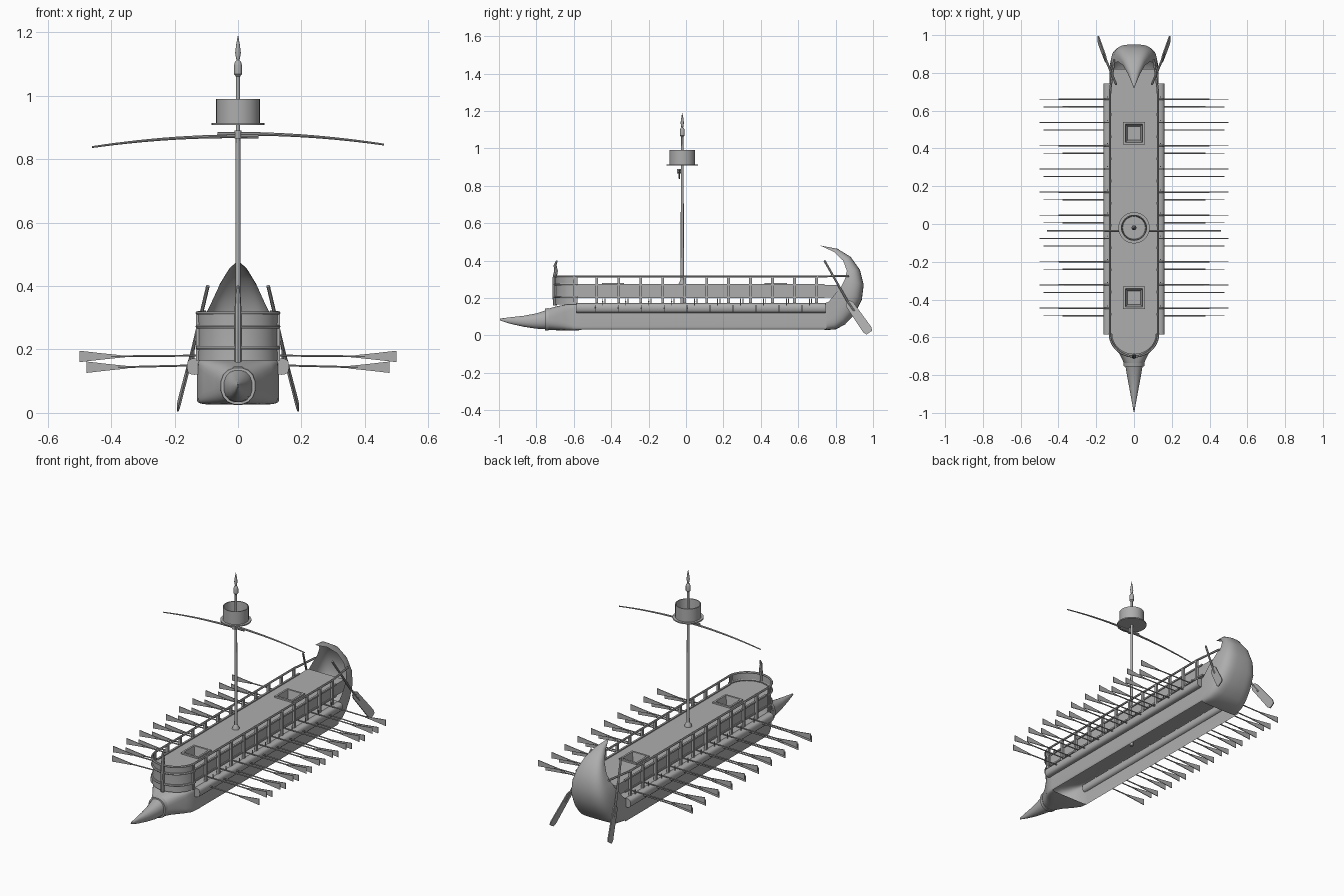
import bpy, bmesh, math
from mathutils import Vector

if "Cube" in bpy.data.objects:
    bpy.data.objects.remove(bpy.data.objects["Cube"])

grey = bpy.data.materials.new("weathered grey")
grey.diffuse_color = (0.42, 0.42, 0.42, 1)
grey.use_nodes = True
grey.node_tree.nodes["Principled BSDF"].inputs["Base Color"].default_value = grey.diffuse_color


def make(name, verts, faces, smooth=True, fix=True):
    me = bpy.data.meshes.new(name)
    me.from_pydata([tuple(v) for v in verts], [], faces)
    bm = bmesh.new()
    bm.from_mesh(me)
    bmesh.ops.remove_doubles(bm, verts=bm.verts, dist=1e-5)
    if fix:
        bmesh.ops.recalc_face_normals(bm, faces=bm.faces)
    bm.to_mesh(me)
    bm.free()
    me.materials.append(grey)
    ob = bpy.data.objects.new(name, me)
    bpy.context.collection.objects.link(ob)
    if smooth:
        bpy.ops.object.select_all(action='DESELECT')
        ob.select_set(True)
        bpy.context.view_layer.objects.active = ob
        bpy.ops.object.shade_smooth_by_angle(angle=math.radians(40))
    return ob


def loft(name, rings, closed=True, caps=True, smooth=True):
    n = len(rings[0])
    verts = [p for r in rings for p in r]
    faces = []
    for i in range(len(rings) - 1):
        for j in range(n if closed else n - 1):
            k = (j + 1) % n
            faces.append((i * n + j, i * n + k, (i + 1) * n + k, (i + 1) * n + j))
    if caps:
        faces += [tuple(range(n)), tuple(range(len(verts) - n, len(verts)))]
    return make(name, verts, faces, smooth)


def tube(name, path, radii, n=8):
    """Round bar swept along a path, with a radius for each point."""
    path = [Vector(p) for p in path]
    if not isinstance(radii, (list, tuple)):
        radii = [radii] * len(path)
    rings = []
    for i, p in enumerate(path):
        t = (path[min(i + 1, len(path) - 1)] - path[max(i - 1, 0)]).normalized()
        ref = Vector((0, 0, 1)) if abs(t.z) < 0.9 else Vector((0, 1, 0))
        a = t.cross(ref).normalized()
        b = a.cross(t)
        rings.append([p + radii[i] * (a * math.cos(2 * math.pi * k / n) +
                                      b * math.sin(2 * math.pi * k / n)) for k in range(n)])
    return loft(name, rings)


def lathe(name, prof, y, n=32):
    """Turned part about a vertical axis from (radius, z) points."""
    return loft(name, [[(r * math.cos(2 * math.pi * k / n), y + r * math.sin(2 * math.pi * k / n), z)
                        for k in range(n)] for r, z in prof], caps=False)


def box(name, x0, x1, y0, y1, z0, z1):
    return loft(name, [[(x0, y0, z), (x1, y0, z), (x1, y1, z), (x0, y1, z)] for z in (z0, z1)],
                smooth=False)


def spow(v, e):
    return math.copysign(abs(v) ** e, v)


def section(y, w, z0, z1, e, n=32):
    """Rounded-box cross-section of the hull."""
    pts = []
    for k in range(n):
        a = 2 * math.pi * (k + 0.5) / n
        pts.append((w * spow(math.cos(a), e), y,
                    (z0 + z1) / 2 + (z1 - z0) / 2 * spow(math.sin(a), e)))
    return pts


# Hull: main run is open underneath, bow closes into the ram
hull = loft("hull", [section(*s) for s in (
    (0.75, .13, .028, .172, .15), (-0.56, .13, .028, .172, .15), (-0.60, .125, .026, .17, .2),
    (-0.64, .108, .026, .166, .35), (-0.69, .076, .027, .156, .6), (-0.74, .052, .03, .142, .85))],
    caps=False)
bm = bmesh.new()
bm.from_mesh(hull.data)
gone = [f for f in bm.faces if f.normal.z < -0.8 and -0.56 < f.calc_center_median().y < 0.75]
if not gone:
    gone = []
low = [f for f in bm.faces if abs(f.normal.z) > 0.8 and f.calc_center_median().z < 0.06
       and f.calc_center_median().y > -0.5]
bmesh.ops.delete(bm, geom=list(set(gone + low)), context='FACES')
bm.to_mesh(hull.data)
bm.free()

# Ram with its collar
loft("ram", [section(*s, .9, 16) for s in (
    (-0.74, .048, .032, .138), (-0.80, .038, .035, .118), (-0.87, .025, .046, .105),
    (-0.94, .012, .062, .097), (-0.995, .002, .08, .09))])
loft("ram_collar", [section(*s, .9, 16) for s in (
    (-0.735, .05, .03, .14), (-0.735, .057, .024, .147),
    (-0.755, .055, .026, .143), (-0.755, .045, .034, .135))], caps=False)

# Stern: spoon-shaped shell sweeping up and forward to a point
stern = [(.74, .028, .74, .172, .13, .2), (.80, .032, .76, .178, .13, .3),
         (.85, .058, .78, .20, .13, .4), (.90, .11, .80, .225, .128, .5),
         (.94, .19, .83, .26, .122, .55), (.95, .27, .85, .30, .108, .6),
         (.93, .35, .86, .345, .085, .65), (.88, .42, .84, .40, .058, .7),
         (.81, .463, .79, .447, .03, .8), (.72, .48, .72, .479, .001, 1)]
rings = []
for oy, oz, ey, ez, w, e in stern:
    ring = []
    for k in range(25):
        a = math.pi * k / 24
        b = abs(math.sin(a)) ** e
        ring.append((w * spow(math.cos(a), e), ey + (oy - ey) * b, ez + (oz - ez) * b))
    rings.append(ring)
loft("stern_shell", rings, closed=False, caps=False)


# Rounded plan line of the bow
def bow(w, depth, z, n=24):
    return [(w * math.cos(math.pi * k / n), -0.58 - depth * math.sin(math.pi * k / n), z)
            for k in range(n + 1)]


# Upper deck with two sunken hatches
plan = [[(-.118, .82, z)] + bow(.118, .11, z)[::-1] + [(.118, .82, z)] for z in (.203, .27)]
deck = loft("upper_deck", plan, smooth=False)
for y in (0.48, -0.39):
    cut = box("hatch_cutter", -.045, .045, y - .047, y + .047, .215, .4)
    cut.hide_render = True
    cut.hide_viewport = True
    mod = deck.modifiers.new("hatch", 'BOOLEAN')
    mod.operation = 'DIFFERENCE'
    mod.solver = 'EXACT'
    mod.object = cut
    sq = lambda h, z: [(-h, y - h * 1.05, z), (h, y - h * 1.05, z), (h, y + h * 1.05, z), (-h, y + h * 1.05, z)]
    loft("hatch_frame", [sq(.057, .268), sq(.057, .279), sq(.046, .279), sq(.034, .222)],
         caps=False, smooth=False)

# Bow bulwark, its bands and the stem post
loft("bow_bulwark", [bow(.127, .12, .165), bow(.125, .115, .24), bow(.127, .12, .312)],
     closed=False, caps=False)
for z in (.205, .272, .315):
    tube("bow_band", bow(.128, .121, z), .006, 6)
tube("stem_post", [(0, -.70, .16), (0, -.704, .25), (0, -.702, .31), (0, -.695, .345),
                   (0, -.70, .375), (0, -.69, .40)], [.011, .011, .011, .01, .008, .004])

# Sides: outrigger, rails, posts, oars and steering oars, on both sides
for s in (-1, 1):
    loft("outrigger", [[(s * (.137 + .024 * math.cos(a)), y, .146 + .026 * spow(math.sin(a), .6))
                        for a in [2 * math.pi * k / 16 for k in range(16)]] for y in (-.585, .745)])
    tube("side_rail", [(s * .127, -.58, .315), (s * .127, .7, .315), (s * .105, .87, .318)], .006, 6)
    for z in (.205, .272):
        box("deck_edge", s * .113, s * .124, -.58, .74, z - .005, z + .004)
    for i in range(12):
        y = -.595 + .1175 * i
        box("rail_post", s * .118, s * .132, y - .007, y + .007, .165, .316)

    # Two banks of oars with flared blades
    for y0, z0, z1, x0, x1 in ((.66, .181, .178, .10, .40), (.62, .150, .144, .13, .378)):
        for i in range(10):
            y = y0 - .1228 * i
            tube("oar_shaft", [(s * x0, y, z0), (s * x1, y, z1)], .0035, 6)
            loft("oar_blade", [[(s * x, y + dy, z1 + dz) for dy, dz in
                                ((-.002, -h), (.002, -h), (.002, h), (-.002, h))]
                               for x, h in ((x1 - .03, .004), (x1 + .03, .01), (x1 + .1, .018))],
                 smooth=False)
            if z0 > .16:
                tube("thole_pin", [(s * .14, y + .012, .16), (s * .14, y + .012, .198)], .003, 6)

    # Steering oar
    top, mid, end = Vector((s * .095, .74, .40)), Vector((s * .147, .865, .18)), Vector((s * .19, .98, .015))
    tube("steering_shaft", [top, mid, mid.lerp(end, .3)], .006)
    side = Vector((0, .83, .56))
    blade = []
    for t, h in ((0, .012), (.08, .022), (.9, .026), (1, .018)):
        c = mid.lerp(end, t)
        blade.append([c + side * a + Vector((b, 0, 0)) for a, b in
                      ((-h, -.003), (h, -.003), (h, .003), (-h, .003))])
    loft("steering_blade", blade, smooth=False)

# Mast, foot and spear-shaped finial
my = -.02
lathe("mast", [(.0005, .125), (.009, .125), (.008, .7), (.006, 1.07), (.0005, 1.075)], my, 16)
lathe("mast_foot", [(.02, .27), (.018, .28), (.009, .295)], my, 16)
lathe("finial", [(.006, 1.06), (.013, 1.068), (.013, 1.095), (.009, 1.108), (.005, 1.112),
                 (.009, 1.135), (.006, 1.16), (.0005, 1.19)], my, 12)

# Lookout tub
lathe("lookout_tub", [(.008, .914), (.06, .914), (.064, .99), (.069, .99), (.069, .914),
                      (.083, .914), (.083, .907), (.008, .907)], my, 32)

# Yard: two overlapping bowed spars
for s in (-1, 1):
    pts, rad = [], []
    for k in range(15):
        x = -.065 + .525 * k / 14
        pts.append((s * x, -.036, .876 + s * .004 - .034 * (x / .46) ** 2))
        rad.append(.0065 - .0035 * k / 14)
    tube("yard_spar", pts, rad)
tube("yard_lashing", [(0, -.038, .865), (0, -.038, .89)], .011, 10)
